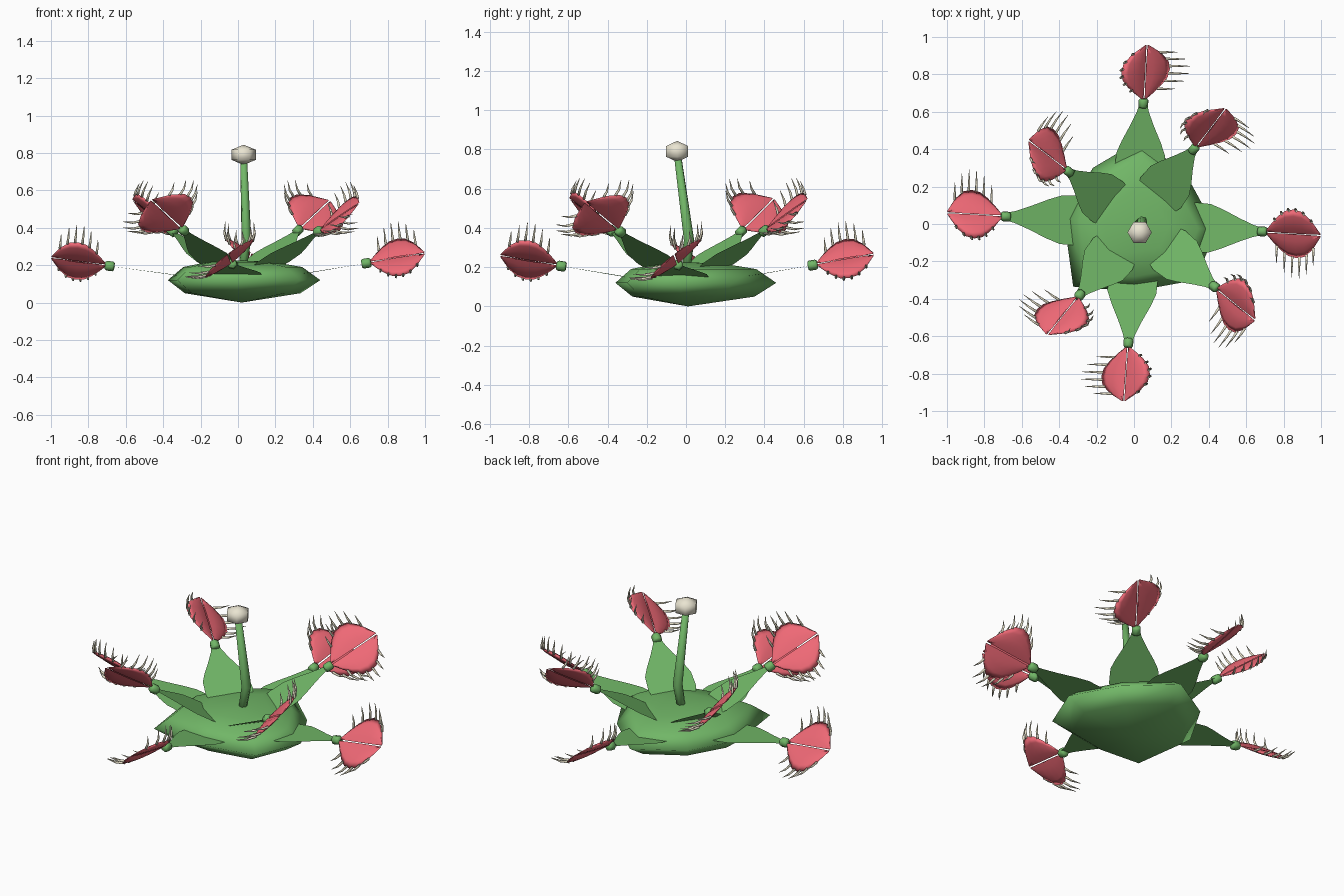
import bpy, bmesh
from math import cos, sin, pi, radians
from mathutils import Vector as V

if "Cube" in bpy.data.objects:
    bpy.data.objects.remove(bpy.data.objects["Cube"])


def material(name, col):
    m = bpy.data.materials.new(name)
    m.diffuse_color = (*col, 1)
    m.use_nodes = True
    m.node_tree.nodes["Principled BSDF"].inputs["Base Color"].default_value = m.diffuse_color
    return m


GREEN = material("leaf_green", (0.165, 0.47, 0.135))
PINK = material("trap_pink", (0.86, 0.14, 0.18))
BONE = material("bone", (0.82, 0.78, 0.64))
TOOTH = material("tooth", (0.80, 0.75, 0.58))


def finish(bm, name, mat, smooth=False):
    me = bpy.data.meshes.new(name)
    bm.to_mesh(me)
    bm.free()
    me.materials.append(mat)
    for p in me.polygons:
        p.use_smooth = smooth
    ob = bpy.data.objects.new(name, me)
    bpy.context.collection.objects.link(ob)
    return ob


def tube(bm, pts, radii, sides):
    """Tapered tube along a few points, capped at both ends."""
    rings = []
    for i, p in enumerate(pts):
        d = (pts[min(i + 1, len(pts) - 1)] - pts[max(i - 1, 0)]).normalized()
        u = d.orthogonal().normalized()
        v = d.cross(u)
        rings.append([bm.verts.new(p + radii[i] * (u * cos(2 * pi * k / sides) + v * sin(2 * pi * k / sides)))
                      for k in range(sides)])
    for a, b in zip(rings, rings[1:]):
        for k in range(sides):
            bm.faces.new((a[k], a[(k + 1) % sides], b[(k + 1) % sides], b[k]))
    bm.faces.new(rings[0][::-1])
    bm.faces.new(rings[-1])


# Body: irregular eight-sided flattened bulb
outline = [(.44, -.03), (.295, .235), (.05, .46), (-.22, .30), (-.375, .03), (-.325, -.335), (0, -.36), (.33, -.30)]
bm = bmesh.new()
rings = [[bm.verts.new((x * s, y * s, z)) for x, y in outline]
         for s, z in ((.76, .05), (1, .12), (.78, .19), (.42, .217))]
for a, b in zip(rings, rings[1:]):
    for k in range(8):
        bm.faces.new((a[k], a[(k + 1) % 8], b[(k + 1) % 8], b[k]))
low, top = bm.verts.new((.02, .01, 0)), bm.verts.new((.02, .01, .225))
for k in range(8):
    bm.faces.new((low, rings[0][(k + 1) % 8], rings[0][k]))
    bm.faces.new((top, rings[-1][k], rings[-1][(k + 1) % 8]))
finish(bm, "body", GREEN, True)

# Flower stalk and bud
bm = bmesh.new()
tube(bm, [V((.02, 0, .15)), V((.045, .015, .34)), V((.03, -.043, .77))], [.022, .027, .019], 6)
finish(bm, "flower_stalk", GREEN, True)
bm = bmesh.new()
bmesh.ops.create_uvsphere(bm, u_segments=6, v_segments=3, radius=1)
for v in bm.verts:
    x, y = v.co.y, -v.co.x
    v.co = V((.03 + x * .075, -.045 + y * .075, .79 + v.co.z * .054))
finish(bm, "flower_bud", BONE, True)

CENTRE = V((.015, 0, .1))
LEAF = [(.15, .05), (.30, .115), (.42, .135), (.58, .13), (.68, .105), (.82, .062), (.93, .032), (1, .02)]
TRAP = [(0, .008), (.12, .062), (.25, .112), (.38, .148), (.53, .160), (.68, .148), (.84, .096), (1, .008)]
BULGE = (.003, .011, .013, .009, 0)
LENGTH = .295


def width_at(f):
    for (f0, w0), (f1, w1) in zip(TRAP, TRAP[1:]):
        if f <= f1:
            return w0 + (w1 - w0) * (f - f0) / (f1 - f0)
    return 0


def leaf_with_trap(name, tip):
    tip = V(tip)
    span = tip - CENTRE
    axis = span.normalized()
    t = axis.cross(V((0, 0, 1))).normalized()   # clockwise side
    up = t.cross(axis)

    # Flat leaf blade
    bm = bmesh.new()
    rows = [[bm.verts.new(CENTRE + span * f + t * w * s) for s in (1, 0, -1)] for f, w in LEAF]
    for a, b in zip(rows, rows[1:]):
        for i in (0, 1):
            bm.faces.new((a[i], b[i], b[i + 1], a[i + 1])[::-1])
    finish(bm, name + "_leaf", GREEN, True)

    # Joint between leaf and trap
    bm = bmesh.new()
    tube(bm, [tip + axis * d for d in (-.024, -.016, .016, .026)], [.02, .027, .027, .02], 6)
    finish(bm, name + "_joint", GREEN, True)

    # Two flat, lens-shaped lobes, twisted about the leaf axis
    twist = radians(38)
    side = t * cos(twist) - up * sin(twist)
    face = t * sin(twist) + up * cos(twist)
    root = tip + axis * .022 + face * .004

    def point(f, w, s, h=0):
        return root + axis * LENGTH * f + side * s * (w + .004) + face * h

    for s, label in ((1, "low"), (-1, "high")):
        bm = bmesh.new()
        for layer in (1, -1):
            rows = [[bm.verts.new(point(f, w * k / 4, s, layer * BULGE[k] * w / .16)) for k in range(5)]
                    for f, w in TRAP]
            for a, b in zip(rows, rows[1:]):
                for k in range(4):
                    q = (a[k], b[k], b[k + 1], a[k + 1])
                    bm.faces.new(q if s * layer < 0 else q[::-1])
        bmesh.ops.remove_doubles(bm, verts=bm.verts[:], dist=.0008)
        bmesh.ops.recalc_face_normals(bm, faces=bm.faces[:])
        finish(bm, f"{name}_{label}_lobe", PINK, True)

        # Curved teeth along the lobe rim
        bm = bmesh.new()
        out = t if s > 0 else up
        for i in range(6):
            f = .18 + .135 * i
            p = point(f, width_at(f) - .004, s)
            size = (.085 if s > 0 else .068) + .025 * sin(pi * (i + .5) / 6)
            mid = p + (out + side * s * .45).normalized() * size * .45
            end = mid + (out - side * s * .1 + axis * .06).normalized() * size * .6
            tube(bm, [p, mid, end], [.0075, .006, .001], 5)
        finish(bm, f"{name}_{label}_teeth", TOOTH, True)


# Four low leaves on the axes, four raised leaves between them
for name, tip in {
    "right": (.685, -.04, .21), "back": (.05, .645, .21),
    "left": (-.685, .04, .195), "front": (-.03, -.635, .205),
    "back_right": (.32, .40, .385), "back_left": (-.35, .28, .38),
    "front_left": (-.29, -.38, .385), "front_right": (.43, -.335, .38),
}.items():
    leaf_with_trap(name, tip)
